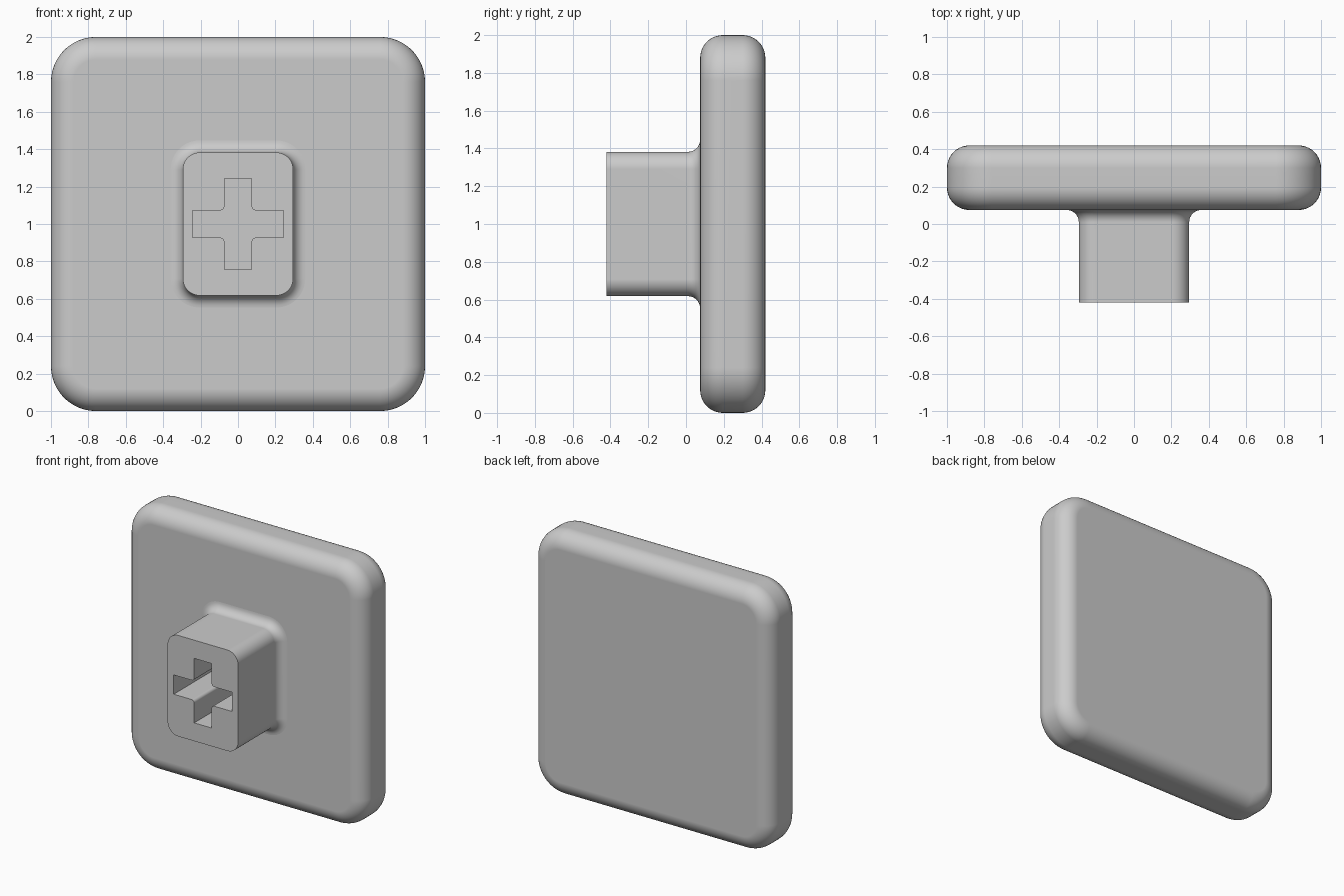
import bpy, bmesh
from math import pi, sin, cos, radians

cube = bpy.data.objects.get("Cube")
if cube:
    bpy.data.objects.remove(cube, do_unlink=True)

grey = bpy.data.materials.new("light_grey")
grey.use_nodes = True
colour = (0.6, 0.6, 0.6, 1)
grey.diffuse_color = colour
grey.node_tree.nodes["Principled BSDF"].inputs["Base Color"].default_value = colour

CENTRE_Z = 1.0


def arc(cx, cz, r, start, end, steps):
    angles = [radians(start + (end - start) * i / steps) for i in range(steps + 1)]
    return [(cx + r * cos(a), cz + r * sin(a)) for a in angles]


def rounded_rect(hx, hz, r, steps=12):
    points = []
    for k, (sx, sz) in enumerate([(1, 1), (-1, 1), (-1, -1), (1, -1)]):
        points += arc(sx * (hx - r), sz * (hz - r), r, 90 * k, 90 * k + 90, steps)
    return points


def cross(reach, half, r):
    # one arm plus its rounded inner corner, turned four times
    arm = [(reach, -half), (reach, half)] + arc(half + r, half + r, r, 270, 180, 5)
    points = []
    for k in range(4):
        c, s = round(cos(k * pi / 2)), round(sin(k * pi / 2))
        points += [(x * c - z * s, x * s + z * c) for x, z in arm]
    return points


def ring(bm, outline, y):
    return [bm.verts.new((x, y, z + CENTRE_Z)) for x, z in outline]


def bridge(bm, a, b):
    for i in range(len(a)):
        j = (i + 1) % len(a)
        bm.faces.new((a[i], a[j], b[j], b[i]))


def loft(bm, sections):
    rings = [ring(bm, outline, y) for outline, y in sections]
    for a, b in zip(rings, rings[1:]):
        bridge(bm, a, b)
    return rings[0], rings[-1]


def finish(bm, name):
    bmesh.ops.recalc_face_normals(bm, faces=bm.faces[:])
    mesh = bpy.data.meshes.new(name)
    bm.to_mesh(mesh)
    bm.free()
    mesh.materials.append(grey)
    obj = bpy.data.objects.new(name, mesh)
    bpy.context.collection.objects.link(obj)
    bpy.ops.object.select_all(action="DESELECT")
    obj.select_set(True)
    bpy.context.view_layer.objects.active = obj
    bpy.ops.object.shade_smooth_by_angle(angle=radians(35))
    # keep the broad faces flat beside their rounded edges
    weighted = obj.modifiers.new("flat_faces", "WEIGHTED_NORMAL")
    weighted.keep_sharp = True


# Plate: rounded square with fully rounded front and back rims
FRONT, BACK, RIM, CORNER = 0.075, 0.42, 0.12, 0.24
profile = arc(RIM, FRONT + RIM, RIM, 270, 180, 10) + arc(RIM, BACK - RIM, RIM, 180, 90, 10)
bm = bmesh.new()
first, last = loft(bm, [(rounded_rect(1 - d, 1 - d, CORNER - d), y) for d, y in profile])
bm.faces.new(first)
bm.faces.new(last)
finish(bm, "plate")

# Stem: rounded post flaring into the plate, with a cross-shaped socket
TIP, FILLET = -0.42, 0.065
flare = [(0, TIP)] + arc(FILLET, FRONT - FILLET, FILLET, 180, 90, 8) + [(FILLET, FRONT + 0.03)]
bm = bmesh.new()
outer, root = loft(bm, [(rounded_rect(0.295 + d, 0.382 + d, 0.09 + d), y) for d, y in flare])
bm.faces.new(root)
socket = cross(0.244, 0.073, 0.022)
mouth, floor = loft(bm, [(socket, TIP), (socket, FRONT - 0.005)])
bm.faces.new(floor)
rim_edges = [bm.edges.get((loop[i - 1], loop[i])) for loop in (outer, mouth) for i in range(len(loop))]
bmesh.ops.triangle_fill(bm, use_beauty=True, use_dissolve=False, edges=rim_edges)
finish(bm, "stem")
